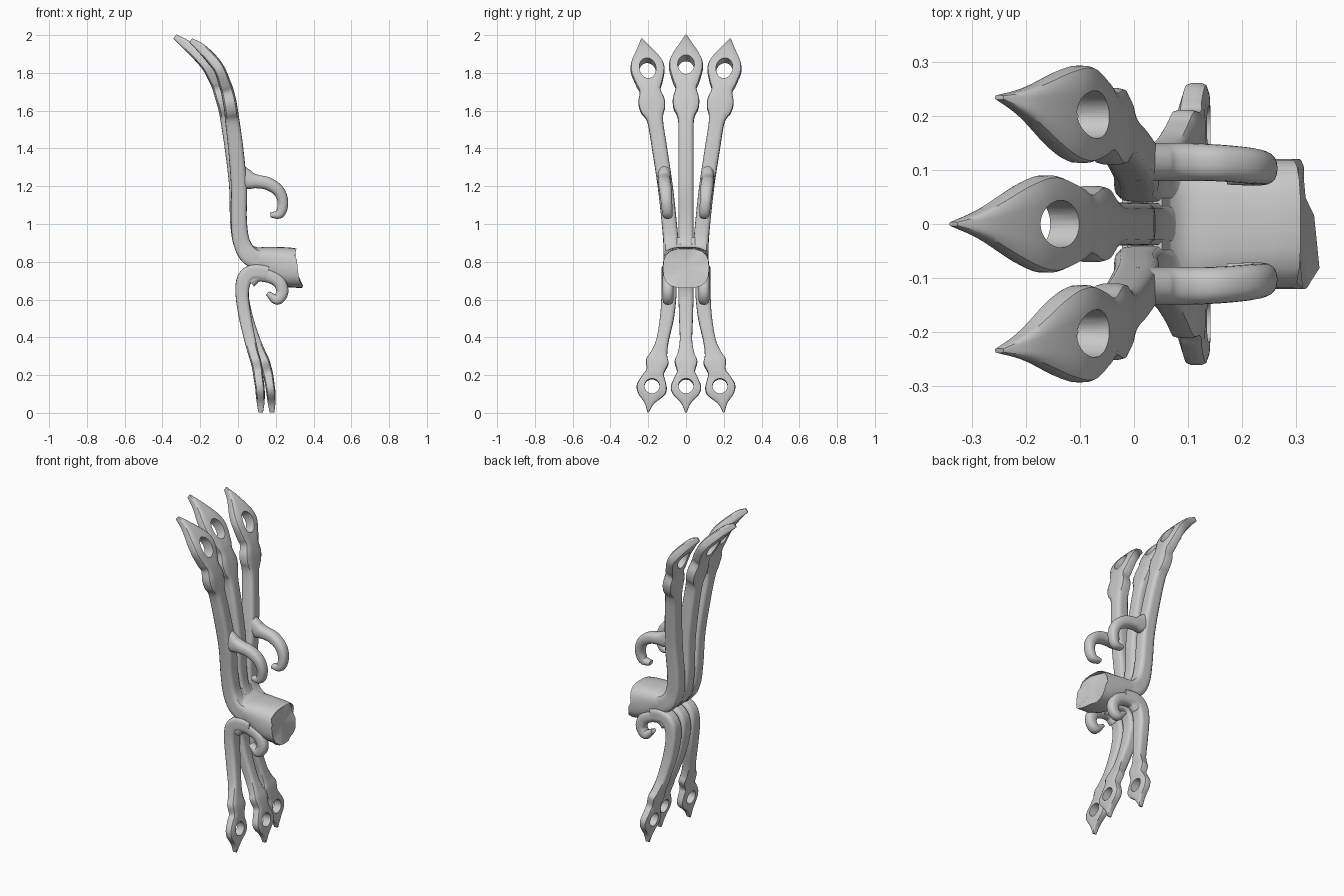
import bpy, bmesh, math, random
from mathutils import Vector, Matrix

if "Cube" in bpy.data.objects:
    bpy.data.objects.remove(bpy.data.objects["Cube"])

random.seed(4)


def spline(rows, sub=6):
    """Catmull-Rom through rows of numbers."""
    pts = [Vector(r) for r in rows]
    pts = [pts[0] * 2 - pts[1]] + pts + [pts[-1] * 2 - pts[-2]]
    out = []
    for i in range(1, len(pts) - 2):
        a, b, c, d = pts[i - 1:i + 3]
        for k in range(sub):
            t = k / sub
            out.append(0.5 * (2 * b + (c - a) * t + (2 * a - 5 * b + 4 * c - d) * t ** 2
                              + (3 * b - a - 3 * c + d) * t ** 3))
    out.append(pts[-2])
    return out


def frame(path, i):
    """Tangent, width and thickness directions at one station."""
    t = (path[min(i + 1, len(path) - 1)] - path[max(i - 1, 0)]).normalized()
    w = Vector((0, 1, 0))
    w = (w - t * w.dot(t)).normalized()
    return t, w, t.cross(w)


def loft(name, rows, power=5, sides=24, end=None, sub=6):
    """Rounded-rectangle section swept along rows of x, y, z, half width, half thickness."""
    st = spline(rows, sub)
    path = [Vector(s[:3]) for s in st]
    bm = bmesh.new()
    rings = []
    for i, s in enumerate(st):
        _, wd, nd = frame(path, i)
        ring = []
        for k in range(sides):
            a = math.tau * (k + 0.5) / sides
            c, n = math.cos(a), math.sin(a)
            r = (abs(c) ** power + abs(n) ** power) ** (-1 / power)
            ring.append(bm.verts.new(path[i] + wd * c * r * max(s[3], .003)
                                     + nd * n * r * max(s[4], .003)))
        rings.append(ring)
    for r0, r1 in zip(rings, rings[1:]):
        for k in range(sides):
            j = (k + 1) % sides
            bm.faces.new((r0[k], r0[j], r1[j], r1[k]))
    bm.faces.new(rings[0])
    if end:
        end(bm, rings[-1])
    else:
        bm.faces.new(rings[-1])
    bmesh.ops.recalc_face_normals(bm, faces=bm.faces)
    me = bpy.data.meshes.new(name)
    bm.to_mesh(me)
    bm.free()
    ob = bpy.data.objects.new(name, me)
    bpy.context.collection.objects.link(ob)
    return ob, path


def smooth(ob):
    bpy.ops.object.select_all(action='DESELECT')
    ob.select_set(True)
    bpy.context.view_layer.objects.active = ob
    bpy.ops.object.shade_smooth_by_angle(angle=math.radians(40))


def pierce(ob, path, i, rw, rt):
    """Cut the oval eye through the leaf."""
    t, w, n = frame(path, i)
    bpy.ops.mesh.primitive_cylinder_add(vertices=32, radius=1, depth=0.3)
    cut = bpy.context.object
    cut.hide_render = True
    m = Matrix((w * rw, t * rt, n)).transposed().to_4x4()
    m.translation = path[i]
    cut.data.transform(m)
    bm = bmesh.new()
    bm.from_mesh(cut.data)
    bmesh.ops.recalc_face_normals(bm, faces=bm.faces)
    bm.to_mesh(cut.data)
    bm.free()
    mod = ob.modifiers.new("eye", 'BOOLEAN')
    mod.operation = 'DIFFERENCE'
    mod.solver = 'EXACT'
    mod.object = cut
    bpy.context.view_layer.objects.active = ob
    bpy.ops.object.modifier_apply(modifier=mod.name)
    bpy.data.objects.remove(cut)


# Prong rows: centre x, side x, side y, z, half width, half thickness
upper = [(.16, .16, .075, .80, .04, .05), (.07, .07, .08, .825, .04, .05),
         (.02, .02, .08, .90, .04, .045), (.0, .005, .09, 1.02, .04, .042),
         (-.005, .005, .11, 1.2, .04, .042), (-.03, -.012, .14, 1.4, .04, .04),
         (-.055, -.03, .163, 1.55, .042, .038), (-.068, -.037, .175, 1.61, .065, .036),
         (-.082, -.045, .183, 1.66, .07, .036), (-.10, -.057, .19, 1.715, .056, .034),
         (-.117, -.07, .195, 1.755, .07, .033), (-.16, -.097, .203, 1.83, .09, .03),
         (-.205, -.135, .212, 1.885, .075, .03), (-.275, -.195, .225, 1.95, .03, .025),
         (-.335, -.25, .235, 1.993, .004, .013)]
lower = [(.16, .16, .09, .74, .035, .04), (.08, .08, .09, .745, .04, .04),
         (.035, .035, .09, .71, .04, .04), (.022, .022, .09, .63, .04, .035),
         (.045, .037, .10, .51, .037, .033), (.09, .065, .125, .38, .033, .03),
         (.122, .083, .143, .31, .045, .028), (.14, .095, .152, .27, .06, .028),
         (.155, .105, .163, .22, .048, .027), (.162, .108, .17, .19, .06, .026),
         (.17, .115, .18, .14, .08, .025), (.175, .118, .188, .10, .07, .024),
         (.178, .12, .195, .05, .025, .02), (.18, .12, .20, .002, .004, .012)]

# Three upper and three lower leaf-tipped prongs
for label, table, eye, rw, rt in (("upper", upper, 11, .044, .062),
                                  ("lower", lower, 10, .04, .04)):
    for s, side in ((-1, "front"), (0, "middle"), (1, "back")):
        rows = [((xs if s else xc), s * y, z - (.035 * max(0, z - 1.4) if s else 0), w, t)
                for xc, xs, y, z, w, t in table]
        ob, path = loft(f"{label}_prong_{side}", rows)
        pierce(ob, path, eye * 6, rw, rt)
        smooth(ob)

# Curled hooks on the outer prongs: x, y, z, half width, half thickness
upper_hook = [(.0, .115, 1.27, .035, .05), (.05, .115, 1.235, .035, .05),
              (.10, .115, 1.225, .035, .036), (.16, .113, 1.213, .034, .034),
              (.215, .108, 1.175, .033, .031), (.238, .103, 1.115, .03, .028),
              (.222, .098, 1.055, .027, .025), (.172, .095, 1.047, .022, .013)]
lower_hook = [(.06, .095, .70, .03, .04), (.10, .095, .728, .03, .036),
              (.16, .095, .725, .03, .036), (.215, .095, .695, .03, .034),
              (.235, .095, .64, .029, .032), (.205, .095, .60, .028, .028),
              (.155, .095, .634, .022, .012)]
for s, side in ((-1, "front"), (1, "back")):
    for label, table in (("upper", upper_hook), ("lower", lower_hook)):
        ob, _ = loft(f"{label}_hook_{side}", [(x, s * y, z, w, t) for x, y, z, w, t in table],
                     power=2.5)
        smooth(ob)


# Stem with a broken-off end
def broken(bm, ring):
    for v in ring:
        v.co.x = .31 - .022 * (v.co.z - .76) / .11 - .012 * v.co.y / .12 + random.uniform(-.01, .01)
    mid = bm.verts.new((.302, 0, .765))
    for k in range(len(ring)):
        bm.faces.new((ring[k], ring[(k + 1) % len(ring)], mid))


stem, _ = loft("broken_stem", [(.015, 0, .915, .115, .04), (.035, 0, .865, .117, .045),
                               (.08, 0, .83, .118, .052), (.15, 0, .805, .12, .078),
                               (.23, 0, .78, .121, .1), (.30, 0, .765, .121, .106)],
               power=3, end=broken)
smooth(stem)
